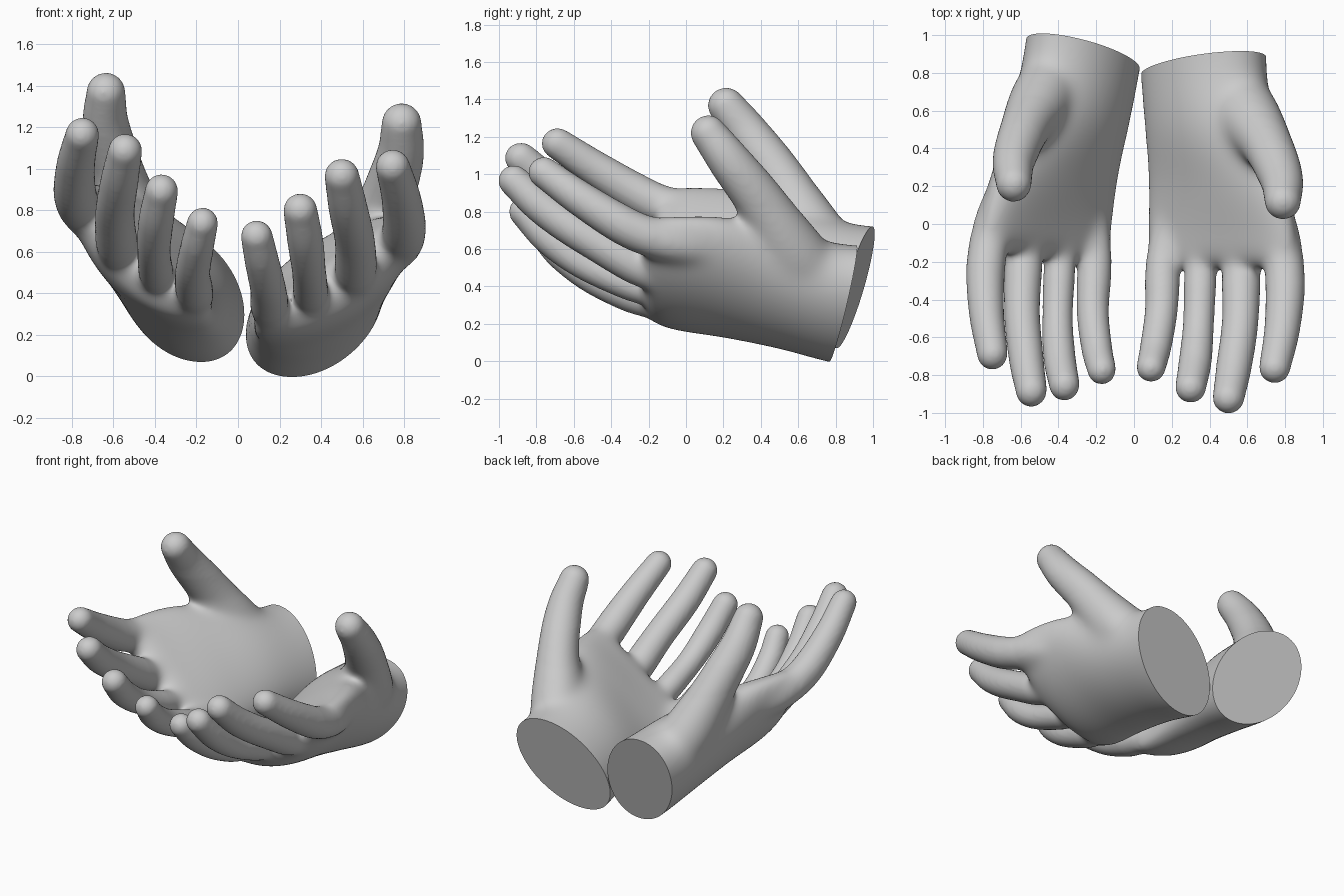
import bpy, bmesh, math
from mathutils import Vector, Matrix, Euler

if "Cube" in bpy.data.objects:
    bpy.data.objects.remove(bpy.data.objects["Cube"])

grey = bpy.data.materials.new("light_grey")
grey.diffuse_color = (0.6, 0.6, 0.6, 1)
grey.use_nodes = True
grey.node_tree.nodes["Principled BSDF"].inputs["Base Color"].default_value = grey.diffuse_color
N = 28


def loft(bm, rings):
    """Closed skin through a list of equal rings."""
    vs = [[bm.verts.new(p) for p in r] for r in rings]
    for a, b in zip(vs, vs[1:]):
        for i in range(len(a)):
            j = (i + 1) % len(a)
            bm.faces.new((a[i], a[j], b[j], b[i]))
    bm.faces.new(vs[0][::-1])
    bm.faces.new(vs[-1])


def spline(keys, steps=6):
    """Catmull-Rom through tuples of any size."""
    k = [Vector(p) for p in keys]
    k = [k[0] * 2 - k[1]] + k + [k[-1] * 2 - k[-2]]
    out = []
    for i in range(1, len(k) - 2):
        p0, p1, p2, p3 = k[i - 1:i + 3]
        for s in range(steps):
            t = s / steps
            out.append(0.5 * (2 * p1 + (p2 - p0) * t + (2 * p0 - 5 * p1 + 4 * p2 - p3) * t * t
                              + (3 * p1 - p0 - 3 * p2 + p3) * t ** 3))
    return out + [k[-2]]


def finger(bm, keys):
    """Tapered tube through (x, y, z, radius), round at the tip."""
    pts = spline(keys)
    pos = [p.to_3d() for p in pts]
    rad = [p[3] for p in pts]
    end = (pos[-1] - pos[-2]).normalized()
    for a in (15, 30, 45, 60, 75, 87):
        pos.append(pos[len(pts) - 1] + end * rad[len(pts) - 1] * math.sin(math.radians(a)))
        rad.append(rad[len(pts) - 1] * math.cos(math.radians(a)))
    rings = []
    for i, p in enumerate(pos):
        d = (pos[min(i + 1, len(pos) - 1)] - pos[max(i - 1, 0)]).normalized()
        u = d.cross(Vector((1, 0, 0))).normalized()
        v = d.cross(u)
        rings.append([p + rad[i] * (u * math.cos(t) + v * math.sin(t))
                      for t in (2 * math.pi * j / N for j in range(N))])
    loft(bm, rings)


def palm(bm, keys):
    """Cupped loft: y, centre x, centre z, tilt in degrees, half width, half depth, cup."""
    rings = []
    for k in keys:
        y, cx, cz, deg, a, b, cup = k
        c, s = math.cos(math.radians(deg)), math.sin(math.radians(deg))
        ring = []
        for j in range(48):
            t = 2 * math.pi * j / 48
            p = a * math.cos(t)
            q = b * math.sin(t) + cup * (math.cos(t) ** 2 - 0.5)
            ring.append((cx + p * c - q * s, y, cz + p * s + q * c))
        rings.append(ring)
    loft(bm, rings)


def hand_mesh():
    bm = bmesh.new()
    palm(bm, spline([
        (1.05, .365, .29, 42, .385, .265, 0), (.80, .37, .31, 42, .385, .265, 0),
        (.50, .405, .385, 41, .405, .245, .02), (.20, .46, .44, 39, .455, .195, .045),
        (-.05, .48, .455, 36, .475, .155, .065), (-.17, .48, .465, 35, .45, .125, .07),
        (-.23, .475, .475, 34, .38, .06, .07)]))
    # little, ring, middle and index fingers, then the thumb
    finger(bm, [(.22, .15, .28, .06), (.158, -.15, .31, .094), (.145, -.45, .42, .087),
                (.115, -.65, .555, .083), (.09, -.76, .675, .077)])
    finger(bm, [(.37, .15, .33, .07), (.355, -.15, .365, .088), (.343, -.5, .495, .082),
                (.325, -.72, .645, .087), (.30, -.865, .80, .082)])
    finger(bm, [(.55, .15, .44, .07), (.565, -.15, .465, .103), (.563, -.5, .645, .097),
                (.53, -.75, .81, .094), (.50, -.92, .965, .084)])
    finger(bm, [(.68, .28, .58, .07), (.77, -.05, .625, .110), (.80, -.3, .71, .106),
                (.785, -.55, .86, .095), (.745, -.76, 1.01, .083)])
    finger(bm, [(.48, .82, .34, .12), (.585, .60, .55, .175), (.705, .42, .82, .14),
                (.78, .24, 1.06, .115), (.788, .12, 1.22, .096)])
    bmesh.ops.recalc_face_normals(bm, faces=bm.faces)
    me = bpy.data.meshes.new("hand_parts")
    bm.to_mesh(me)
    bm.free()
    # fuse the parts and soften the joins
    ob = bpy.data.objects.new("hand_parts", me)
    bpy.context.collection.objects.link(ob)
    m = ob.modifiers.new("fuse", 'REMESH')
    m.mode = 'VOXEL'
    m.voxel_size = 0.0125
    m = ob.modifiers.new("soften", 'SMOOTH')
    m.factor = 0.5
    m.iterations = 10
    dg = bpy.context.evaluated_depsgraph_get()
    fused = bpy.data.meshes.new_from_object(ob.evaluated_get(dg))
    bpy.data.objects.remove(ob)
    bm = bmesh.new()
    bm.from_mesh(fused)
    # extra softening where fingers and thumb meet the palm
    for i in range(60):
        soft = [v for v in bm.verts if -.32 + .003 * i < v.co.y < 1.0 and v.co.z < 1.0 - .003 * i]
        bmesh.ops.smooth_vert(bm, verts=soft, factor=0.5,
                              use_axis_x=True, use_axis_y=True, use_axis_z=True)
    # flat cut at the wrist
    cut = bmesh.ops.bisect_plane(bm, geom=bm.verts[:] + bm.edges[:] + bm.faces[:],
                                 plane_co=(.30, .77, 0), plane_no=(-.07, 1, -.21), clear_outer=True)
    rim = [e for e in cut['geom_cut'] if isinstance(e, bmesh.types.BMEdge)]
    bmesh.ops.contextual_create(bm, geom=rim)
    bmesh.ops.recalc_face_normals(bm, faces=bm.faces)
    bm.to_mesh(fused)
    bm.free()
    return fused


def place(name, me):
    me.materials.clear()
    me.materials.append(grey)
    ob = bpy.data.objects.new(name, me)
    bpy.context.collection.objects.link(ob)
    bpy.ops.object.select_all(action='DESELECT')
    ob.select_set(True)
    bpy.context.view_layer.objects.active = ob
    bpy.ops.object.shade_smooth_by_angle(angle=math.radians(40))


first = hand_mesh()
second = first.copy()
# mirrored partner, turned slightly, raised and a little longer
mid = Vector((-.435, -.135, .746))
second.transform(Matrix.Translation(mid + Vector((.031, .047, .104)))
                 @ Euler((-.012, .15, -.138)).to_matrix().to_4x4()
                 @ Matrix.Diagonal((.98, 1.03, 1.0, 1))
                 @ Matrix.Translation(-mid) @ Matrix.Scale(-1, 4, (1, 0, 0)))
second.flip_normals()
place("left_hand", first)
place("right_hand", second)
